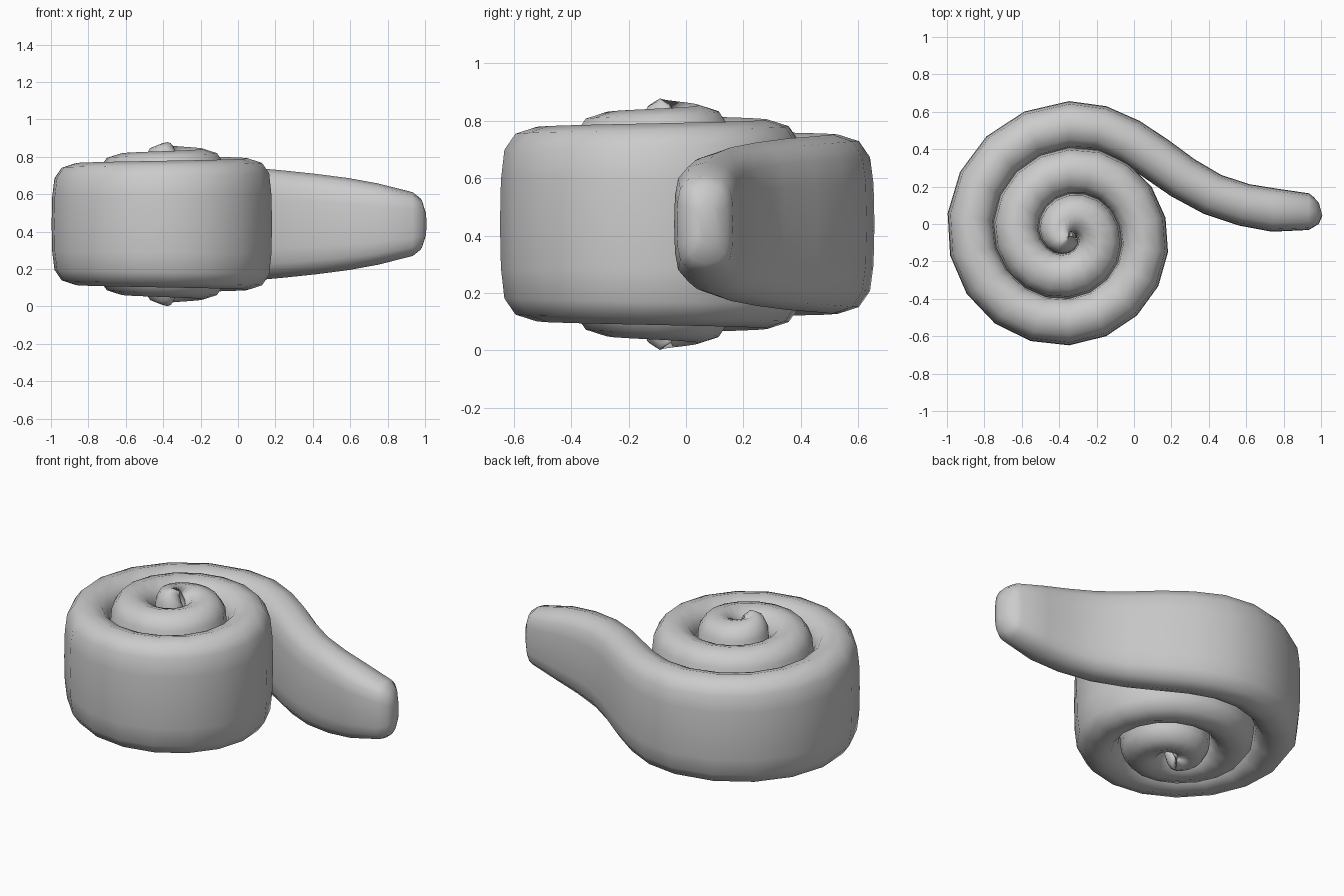
import bpy, bmesh, math
from mathutils import Vector

if "Cube" in bpy.data.objects:
    bpy.data.objects.remove(bpy.data.objects["Cube"])

MID_Z = 0.44
CENTRE = Vector((-0.347, -0.057))
STEPS = 18            # rings per turn of the coil
TURNS = 2.67


def section(w, h):
    """Half-profile of the strap, mirrored twice into a soft rectangle."""
    c = min(1.0, h / 0.3)
    q = [(w, 0), (w * 0.975, h * 0.45), (w * 0.88, h - 0.08 * c),
         (w * 0.58, h - 0.024 * c), (0, h)]
    right = [(x, -z) for x, z in reversed(q[1:])] + q
    left = [(-x, z) for x, z in reversed(right[1:-1])]
    return right + left


# Rings as (position, sideways direction, half width, half height)
rings = []

# Free tail, from the blunt tip towards the coil: x, y, half width, half height
tail = [(0.998, 0.078, 0.035, 0.07), (0.975, 0.072, 0.073, 0.138),
        (0.935, 0.066, 0.098, 0.17), (0.75, 0.074, 0.116, 0.217),
        (0.59, 0.102, 0.114, 0.246), (0.42, 0.158, 0.114, 0.268),
        (0.26, 0.248, 0.117, 0.285), (0.11, 0.355, 0.12, 0.299),
        (-0.03, 0.446, 0.121, 0.306), (-0.18, 0.512, 0.122, 0.312)]
pts = [Vector(p[:2]) for p in tail] + [CENTRE + Vector((0, 0.59))]
for i, (x, y, w, h) in enumerate(tail):
    d = (pts[i + 1] - pts[max(i - 1, 0)]).normalized()
    rings.append((pts[i], Vector((d.y, -d.x)), w, h))

# Coil winding inwards, growing taller towards the middle; turns overlap a little
n = round(TURNS * STEPS)
for i in range(n + 1):
    t = i / STEPS
    a = math.pi / 2 + 2 * math.pi * t
    radial = Vector((math.cos(a), math.sin(a)))
    outer = 0.714 - 0.245 * t
    inner = max(outer - 0.258, -0.04)
    h = min(0.313 + 0.0525 * t, 0.44) - max(0, t - 2.42) * 0.3
    rings.append((CENTRE + radial * (outer + inner) / 2, radial,
                  (outer - inner) / 2, h))

# Skin the rings into one closed strap
bm = bmesh.new()
loops = []
for p, side, w, h in rings:
    loops.append([bm.verts.new((p.x + side.x * u, p.y + side.y * u, MID_Z + v))
                  for u, v in section(w, h)])
for a, b in zip(loops, loops[1:]):
    for k in range(len(a)):
        j = (k + 1) % len(a)
        bm.faces.new((a[k], a[j], b[j], b[k]))
bm.faces.new(loops[0])
bm.faces.new(loops[-1])
bmesh.ops.recalc_face_normals(bm, faces=bm.faces)
for f in bm.faces:
    f.smooth = True

mesh = bpy.data.meshes.new("coiled_strap")
bm.to_mesh(mesh)
bm.free()
strap = bpy.data.objects.new("coiled_strap", mesh)
bpy.context.collection.objects.link(strap)
